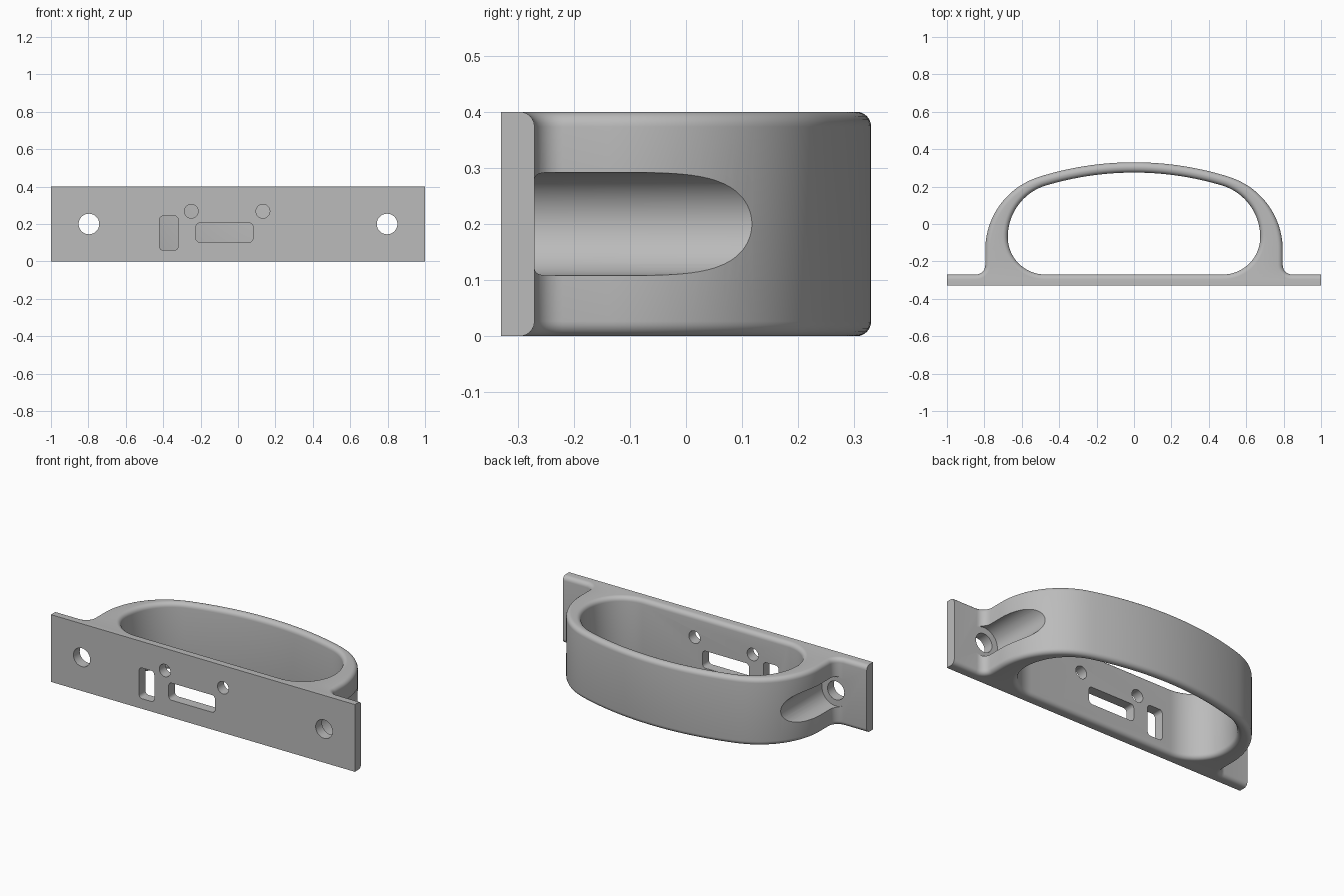
import bpy
import bmesh
from math import sin, cos, pi, radians, atan2
from mathutils import Vector

if "Cube" in bpy.data.objects:
    bpy.data.objects.remove(bpy.data.objects["Cube"], do_unlink=True)

HEIGHT, FRONT, BACK, ROUND = 0.4, -0.33, -0.27, 0.0265

grey = bpy.data.materials.new("plain grey")
grey.use_nodes = True
grey.diffuse_color = (0.5, 0.5, 0.5, 1)
grey.node_tree.nodes["Principled BSDF"].inputs["Base Color"].default_value = (0.5, 0.5, 0.5, 1)


def arc(cx, cy, r, a0, a1, n):
    """Points along an arc, angles in radians."""
    return [Vector((cx + r * cos(a0 + (a1 - a0) * i / n),
                    cy + r * sin(a0 + (a1 - a0) * i / n))) for i in range(n + 1)]


def mirrored(half):
    """Mirror a half path that starts on x = 0, left end first."""
    return [Vector((-p.x, p.y)) for p in reversed(half[1:])] + half


def normals(pts, closed):
    """Left-hand normals of a path."""
    out, n = [], len(pts)
    for i in range(n):
        a = pts[i - 1] if closed or i else pts[0]
        b = pts[(i + 1) % n] if closed or i < n - 1 else pts[-1]
        t = (b - a).normalized()
        out.append(Vector((-t.y, t.x)))
    return out


def crown(top, r, cx, cy):
    """Shallow crown arc flowing into a shoulder arc that ends pointing sideways."""
    centre = -1.365
    join = atan2(cy - centre, cx)
    return (arc(0, centre, top - centre, pi / 2, join, 16)
            + arc(cx, cy, r, join, 0, 24)[1:])


# Outer outline: crown, shoulder, root fillet, flange
outer_half = crown(0.33, 0.408, 0.387, -0.138)
outer_half += arc(0.845, BACK + 0.05, 0.05, pi, 1.5 * pi, 8) + [Vector((1, BACK))]
outer = mirrored(outer_half)
outer_n = normals(outer, False)
outer_n[0] = outer_n[-1] = Vector((0, 1))

# Inner outline: crown, shoulder, rounded lower corner
inner_half = crown(0.275, 0.289, 0.386, -0.07)
inner_half += arc(0.475, -0.07, 0.2, 0, -pi / 2, 16)[1:]
inner = mirrored(inner_half)
inner_n = normals(inner, True)

# Rounded rims as (inset, height) levels
steps = [radians(15 * i) for i in range(7)]
low = [(ROUND * (1 - sin(a)), ROUND * (1 - cos(a))) for a in steps]
levels = low + [(d, HEIGHT - z) for d, z in reversed(low)]

bm = bmesh.new()


def loft(section):
    """Skin a closed ring through all levels and return the end rings."""
    rings = [[bm.verts.new((p.x, p.y, z)) for p in section(d)] for d, z in levels]
    for a, b in zip(rings, rings[1:]):
        for i in range(len(a)):
            j = (i + 1) % len(a)
            bm.faces.new((a[i], a[j], b[j], b[i]))
    return rings[0], rings[-1]


outside = loft(lambda d: [p - n * d for p, n in zip(outer, outer_n)]
               + [Vector((1, FRONT)), Vector((-1, FRONT))])
inside = loft(lambda d: [p + n * d for p, n in zip(inner, inner_n)])

# Flat caps between the outer and inner rings
for o, n in zip(outside, inside):
    edges = [bm.edges.get((r[i - 1], r[i])) for r in (o, n) for i in range(len(r))]
    bmesh.ops.triangle_fill(bm, edges=edges, use_beauty=True)
bmesh.ops.recalc_face_normals(bm, faces=bm.faces[:])

mesh = bpy.data.meshes.new("handle_bracket")
bm.to_mesh(mesh)
bm.free()
mesh.materials.append(grey)
bracket = bpy.data.objects.new("handle_bracket", mesh)
bpy.context.collection.objects.link(bracket)


def cut(name, outline, y0, y1):
    """Cut an x-z outline, extruded along y, out of the bracket."""
    b = bmesh.new()
    face = b.faces.new([b.verts.new((p.x, y0, p.y)) for p in outline])
    new = bmesh.ops.extrude_face_region(b, geom=[face])["geom"]
    bmesh.ops.translate(b, vec=(0, y1 - y0, 0),
                        verts=[v for v in new if isinstance(v, bmesh.types.BMVert)])
    bmesh.ops.recalc_face_normals(b, faces=b.faces[:])
    me = bpy.data.meshes.new(name)
    b.to_mesh(me)
    b.free()
    me.materials.append(grey)
    cutter = bpy.data.objects.new(name, me)
    bpy.context.collection.objects.link(cutter)
    mod = bracket.modifiers.new(name, 'BOOLEAN')
    mod.operation, mod.solver, mod.object = 'DIFFERENCE', 'EXACT', cutter
    bpy.context.view_layer.objects.active = bracket
    bpy.ops.object.modifier_apply(modifier=name)
    bpy.data.objects.remove(cutter, do_unlink=True)


def circle(x, z, r, n=48):
    return arc(x, z, r, 0, 2 * pi, n)[:-1]


def rounded_slot(x0, x1, z0, z1, r=0.02):
    corners = [(x1 - r, z1 - r), (x0 + r, z1 - r), (x0 + r, z0 + r), (x1 - r, z0 + r)]
    return [p for i, (x, z) in enumerate(corners)
            for p in arc(x, z, r, i * pi / 2, (i + 1) * pi / 2, 6)]


# Screw holes with driver clearance scooped out of the handle sides
for side, x in (("left", 0.797), ("right", -0.797)):
    cut(side + "_clearance", circle(x, 0.2, 0.092, 64), BACK - 0.0005, 0.5)
    cut(side + "_screw_hole", circle(x, 0.2, 0.055), -0.5, -0.2)

# Openings through the front plate
cut("upright_slot", rounded_slot(-0.42, -0.32, 0.06, 0.243), -0.5, -0.2)
cut("wide_slot", rounded_slot(-0.225, 0.08, 0.103, 0.205), -0.5, -0.2)
for x in (-0.25, 0.133):
    cut("small_hole", circle(x, 0.268, 0.037), -0.5, -0.2)

bpy.ops.object.select_all(action='DESELECT')
bracket.select_set(True)
bpy.context.view_layer.objects.active = bracket
bpy.ops.object.shade_smooth_by_angle(angle=radians(30))
